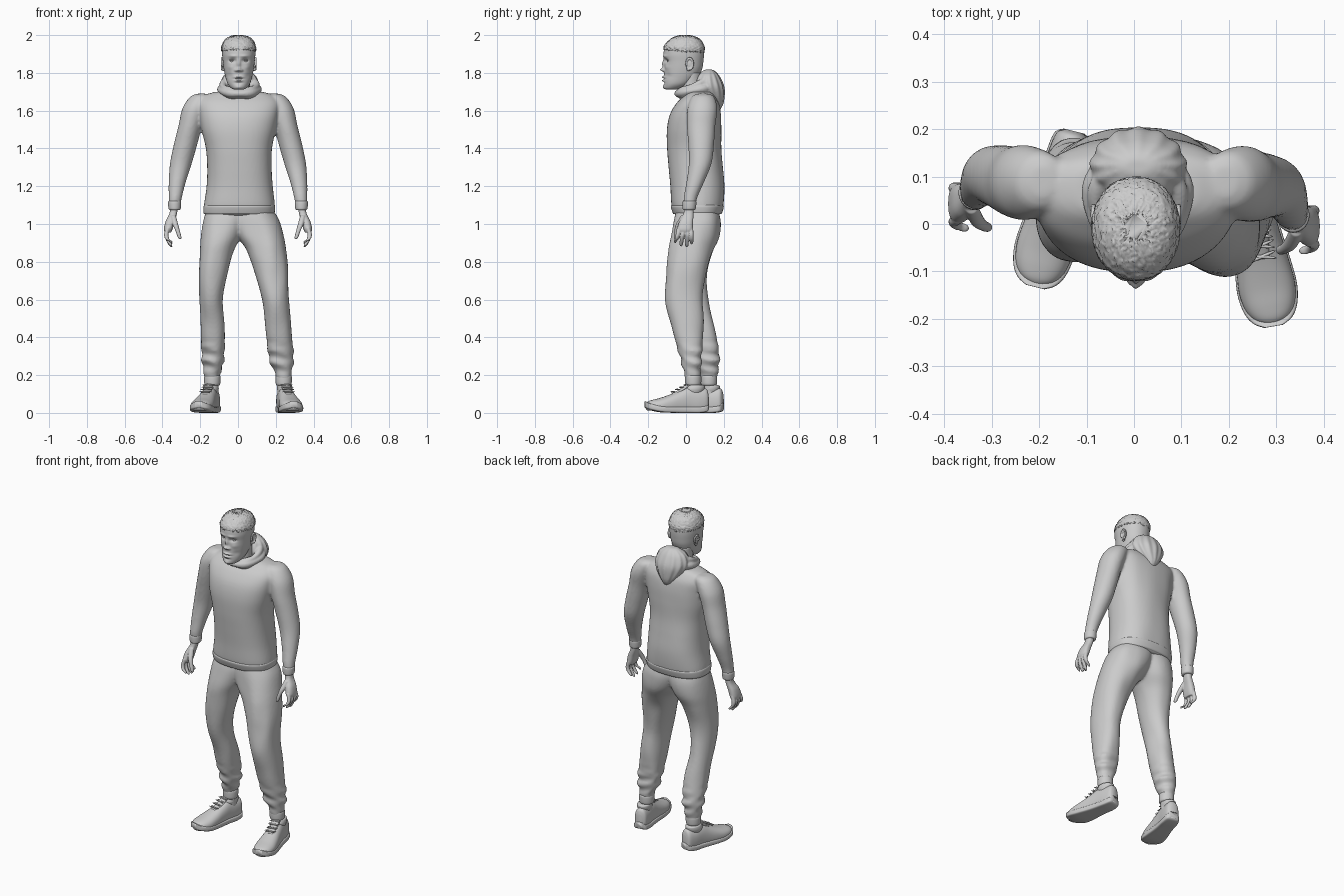
import bpy, bmesh, math, random
from mathutils import Vector, Matrix, noise

random.seed(4)


def loft(bm, rings, axis='z', n=40, p=2.0, steps=6, shape=None, ripple=(0, 0)):
    """Smooth skin through rings (t, a0, a1, b0, b1): station and section extents."""
    pts = [rings[0]] + list(rings) + [rings[-1]]
    rows = []
    for i in range(1, len(pts) - 2):
        for s in range(steps + (i == len(pts) - 3)):
            u = s / steps
            rows.append([0.5 * (2 * b + (c - a) * u + (2 * a - 5 * b + 4 * c - d) * u * u
                         + (3 * b - a - 3 * c + d) * u ** 3)
                         for a, b, c, d in zip(*pts[i - 1:i + 3])])
    loops = []
    for t, a0, a1, b0, b1 in rows:
        loop = []
        for k in range(n):
            w = 2 * math.pi * k / n
            c, s = math.cos(w), math.sin(w)
            r = 1 + ripple[0] * math.sin(ripple[1] * w)
            a = (a0 + a1) / 2 + r * (a1 - a0) / 2 * math.copysign(abs(c) ** (2 / p), c)
            b = (b0 + b1) / 2 + r * (b1 - b0) / 2 * math.copysign(abs(s) ** (2 / p), s)
            v = Vector((a, b, t)) if axis == 'z' else Vector((a, t, b))
            loop.append(bm.verts.new(shape(v) if shape else v))
        loops.append(loop)
    for l0, l1 in zip(loops, loops[1:]):
        for k in range(n):
            bm.faces.new((l0[k], l0[k - 1], l1[k - 1], l1[k]))
    bm.faces.new(loops[0])
    bm.faces.new(loops[-1])


def roll(bm, cx, cy, rx, ry, z, tilt, r, n=48, m=12):
    """Closed tilted fabric roll around the neck."""
    grid = []
    for i in range(n):
        w = 2 * math.pi * i / n
        d = Vector((math.cos(w), math.sin(w), 0))
        c = Vector((cx + rx * d.x, cy + ry * d.y, z + tilt * d.y))
        rr = r * (1 + 0.15 * math.sin(5 * w))
        grid.append([bm.verts.new(c + d * rr * math.cos(q) + Vector((0, 0, rr * math.sin(q))))
                     for q in (2 * math.pi * j / m for j in range(m))])
    for i in range(n):
        for j in range(m):
            bm.faces.new((grid[i - 1][j - 1], grid[i][j - 1], grid[i][j], grid[i - 1][j]))


def finish(name, bm, voxel=0, smooth=0, mat=None):
    bmesh.ops.recalc_face_normals(bm, faces=bm.faces)
    for f in bm.faces:
        f.smooth = True
    me = bpy.data.meshes.new(name)
    bm.to_mesh(me)
    bm.free()
    ob = bpy.data.objects.new(name, me)
    bpy.context.collection.objects.link(ob)
    if mat:
        ob.matrix_world = mat
    if voxel:
        m = ob.modifiers.new("fuse", 'REMESH')
        m.mode, m.voxel_size, m.use_smooth_shade = 'VOXEL', voxel, True
    if smooth:
        m = ob.modifiers.new("soften", 'SMOOTH')
        m.factor, m.iterations = 0.5, smooth
    return ob


def ball(bm, loc, size, rot=0):
    mat = Matrix.Translation(loc) @ Matrix.Rotation(rot, 4, 'X') @ Matrix.Diagonal((*size, 1))
    bmesh.ops.create_uvsphere(bm, u_segments=20, v_segments=12, radius=1, matrix=mat)


# Sweater: torso and both sleeves fused
def drape(v):
    w = noise.noise(Vector((v.x * 9, v.y * 9, v.z * 4)))
    return v + Vector((0, 0.006 * w if v.y > 0.1 else 0, 0))

bm = bmesh.new()
loft(bm, [(1.045, -.165, .175, -.05, .17), (1.06, -.178, .19, -.065, .187), (1.1, -.18, .195, -.077, .197),
          (1.2, -.166, .184, -.083, .202), (1.3, -.163, .178, -.092, .196), (1.4, -.17, .18, -.1, .187),
          (1.5, -.193, .2, -.101, .186), (1.58, -.205, .215, -.085, .184), (1.64, -.21, .22, -.05, .175),
          (1.68, -.18, .19, -.01, .155), (1.7, -.12, .13, .01, .14)], n=64, p=2.4, shape=drape)
for side, swing in ((1, .0), (-1, .09)):
    def sleeve(v):
        return Vector((v.x * side, v.y + swing * max(0, 1.62 - v.z), v.z))
    loft(bm, [(1.69, .17, .215, .06, .12), (1.672, .14, .255, .03, .15), (1.61, .16, .295, .008, .165),
              (1.52, .19, .315, .005, .155), (1.42, .216, .34, .012, .148), (1.32, .245, .36, .015, .135),
              (1.22, .277, .367, .002, .095), (1.14, .297, .367, -.012, .06), (1.09, .307, .367, -.012, .05)],
         shape=sleeve)
finish("sweater", bm, .008, 4)

# Sweater hem band
bm = bmesh.new()
loft(bm, [(1.052, -.178, .189, -.066, .187), (1.06, -.183, .194, -.071, .192),
          (1.09, -.183, .197, -.08, .2), (1.1, -.178, .193, -.075, .196)], n=64, p=2.4)
finish("hem_band", bm)

# Hood: pleated pouch behind the neck and fabric rolls in front
bm = bmesh.new()
loft(bm, [(1.59, .005, .025, .15, .17), (1.63, -.03, .05, .12, .195), (1.68, -.07, .09, .07, .203),
          (1.73, -.092, .11, .04, .2), (1.78, -.078, .095, .055, .178), (1.808, -.045, .062, .085, .155),
          (1.818, -.02, .035, .105, .135)], n=96, ripple=(.035, 13))
roll(bm, .008, .05, .088, .085, 1.735, .035, .018)
roll(bm, .008, .055, .098, .1, 1.71, .02, .02)
roll(bm, .01, .06, .085, .09, 1.695, .012, .022)
finish("hood", bm, .005, 3)

# Trousers: two legs meeting at the hips, creased above the ankle
def creases(v):
    k = max(0, 1 - abs(v.z - .28) / .12)
    j = .007 * k * math.sin(95 * v.z + 25 * v.x + 18 * v.y)
    g = .012 * noise.noise(Vector((v.x * 10, v.y * 10, v.z * 5)))
    return v + Vector((j + g * .4, j + g, 0))

bm = bmesh.new()
loft(bm, [(.15, -.172, -.1, .087, .157), (.2, -.178, -.097, .08, .162), (.24, -.187, -.083, .065, .167),
          (.31, -.195, -.072, .045, .168), (.45, -.198, -.07, -.005, .15), (.6, -.203, -.08, -.05, .115),
          (.75, -.205, -.052, -.075, .118), (.86, -.202, -.022, -.075, .143), (.94, -.195, .02, -.07, .172),
          (1.02, -.182, .05, -.06, .182), (1.08, -.165, .05, -.045, .17)], p=2.2, shape=creases)
loft(bm, [(.15, .205, .278, .002, .074), (.2, .2, .282, -.005, .08), (.24, .183, .29, -.012, .085),
          (.31, .16, .294, -.03, .088), (.45, .145, .282, -.075, .087), (.6, .128, .27, -.11, .085),
          (.75, .087, .267, -.104, .108), (.86, .045, .255, -.092, .145), (.94, -.01, .242, -.08, .175),
          (1.02, -.04, .218, -.066, .185), (1.08, -.04, .18, -.05, .172)], p=2.2, shape=creases)
finish("trousers", bm, .008, 3)

# Ankle cuffs, socks and shoes
for label, x, y, ang, ax, ay in (("left", -.128, .19, -14, -.136, .122), ("right", .237, .112, 10, .242, .038)):
    bm = bmesh.new()
    loft(bm, [(.145, ax - .036, ax + .036, ay - .036, ay + .036), (.155, ax - .042, ax + .042, ay - .042, ay + .042),
              (.19, ax - .043, ax + .043, ay - .043, ay + .043), (.2, ax - .038, ax + .038, ay - .038, ay + .038)])
    loft(bm, [(.07, ax - .03, ax + .03, ay - .03, ay + .035), (.16, ax - .034, ax + .034, ay - .034, ay + .034)])
    finish(label + "_cuff_and_sock", bm)
    place = Matrix.Translation((x, y, 0)) @ Matrix.Rotation(math.radians(ang), 4, 'Z')
    # station, half width, sole underside, upper top
    prof = [(.006, .018, .02, .1), (-.006, .035, .008, .128), (-.045, .042, .002, .132), (-.1, .044, .002, .138),
            (-.15, .049, .002, .118), (-.2, .056, .003, .097), (-.25, .06, .006, .08), (-.29, .053, .014, .07),
            (-.315, .038, .022, .062), (-.328, .016, .03, .052)]
    bm = bmesh.new()
    loft(bm, [(t, -w, w, z0 - .012, z1) for t, w, z0, z1 in prof if True], 'y', p=2.3)
    bmesh.ops.bisect_plane(bm, geom=bm.verts[:] + bm.edges[:] + bm.faces[:], plane_co=(0, 0, .012),
                           plane_no=(0, 0, -1), clear_outer=True)
    loft(bm, [(.105, -.036, .036, -.112, -.025), (.125, -.041, .041, -.118, -.014),
              (.142, -.039, .039, -.11, -.012), (.147, -.034, .034, -.104, -.02)])
    finish(label + "_shoe_upper", bm, 0, 0, place)
    bm = bmesh.new()
    loft(bm, [(t * 1.015, -w - .004, w + .004, z0 - .002, z0 + .032) for t, w, z0, _ in prof], 'y', p=5)
    finish(label + "_shoe_sole", bm, 0, 0, place)
    # Tongue and crossed laces
    bm = bmesh.new()
    loft(bm, [(-.19, -.015, .015, .09, .104), (-.15, -.022, .022, .105, .124),
              (-.115, -.024, .024, .125, .15), (-.1, -.02, .02, .138, .158)], 'y', n=20)
    for i in range(4):
        for s in (-1, 1):
            m = (Matrix.Translation((0, -.115 - .023 * i, .148 - .012 * i)) @ Matrix.Rotation(s * .25, 4, 'Z')
                 @ Matrix.Diagonal((.033, .004, .004, 1)))
            bmesh.ops.create_uvsphere(bm, u_segments=12, v_segments=8, radius=1, matrix=m)
    finish(label + "_tongue_and_laces", bm, 0, 0, place)

# Hands and wrist cuffs
for label, side, dy in (("right", 1, 0), ("left", -1, .048)):
    def hand(v):
        return Vector((v.x * side, v.y + dy, v.z))
    bm = bmesh.new()
    loft(bm, [(1.12, .315, .358, -.005, .043), (1.06, .322, .362, -.012, .04), (1.015, .335, .383, -.035, .038),
              (.975, .346, .392, -.046, .036), (.955, .354, .388, -.04, .03)], n=28, p=2.5, shape=hand)
    for y, tip, spread in ((-.037, .9, -.02), (-.014, .882, -.012), (.008, .878, -.004), (.027, .892, .003)):
        path = [(.98, .37, 0, .0115), (.945, .38, .3, .0115), (.92, .374, .65, .0105),
                (tip + .01, .358, .95, .009), (tip, .352, 1, .004)]
        loft(bm, [(z, x - r, x + r, y + spread * k - r, y + spread * k + r) for z, x, k, r in path],
             n=16, shape=hand)
    path = [(1.045, .343, -.012, .014), (1.0, .332, -.038, .015), (.965, .32, -.05, .012),
            (.93, .309, -.055, .01), (.92, .307, -.056, .005)]
    loft(bm, [(z, x - r, x + r, y - r, y + r) for z, x, y, r in path], n=16, shape=hand)
    finish(label + "_hand", bm, .003, 3)
    bm = bmesh.new()
    loft(bm, [(1.075, .308, .362, -.014, .046), (1.083, .303, .368, -.018, .052),
              (1.115, .301, .37, -.018, .055), (1.122, .304, .366, -.013, .052)], shape=hand)
    finish(label + "_wrist_cuff", bm)

# Head with the face pushed out as soft bumps: x, z, depth, x size, z size
CX = .004
BUMPS = [(.034, 1.865, .013, .017, .01), (.03, 1.889, -.005, .022, .007), (0, 1.848, -.012, .009, .022),
         (0, 1.817, -.02, .012, .01), (.015, 1.813, -.009, .008, .007), (.046, 1.83, -.004, .016, .014),
         (0, 1.778, -.011, .021, .0055), (0, 1.769, .005, .024, .002), (0, 1.759, -.011, .018, .0055),
         (0, 1.746, .004, .02, .005), (0, 1.725, -.006, .018, .01), (.05, 1.785, .004, .015, .015)]

def face(v):
    d = 0
    if v.y < -.02:
        for x, z, a, sx, sz in BUMPS:
            d += a * math.exp(-((abs(v.x - CX) - x) / sx) ** 2 - ((v.z - z) / sz) ** 2)
    return v + Vector((0, d, 0))

SKULL = [(1.712, -.02, .028, -.105, -.05), (1.719, -.036, .044, -.115, -.02), (1.742, -.055, .063, -.117, .025),
         (1.78, -.067, .075, -.116, .065), (1.82, -.075, .083, -.115, .085), (1.86, -.08, .088, -.115, .092),
         (1.9, -.084, .092, -.119, .095), (1.94, -.082, .09, -.111, .092), (1.97, -.068, .076, -.085, .073),
         (1.987, -.043, .051, -.055, .044), (1.993, -.018, .026, -.03, .018)]
bm = bmesh.new()
loft(bm, SKULL, n=128, steps=14, p=2.15, shape=face)
loft(bm, [(1.62, -.07, .078, .0, .12), (1.68, -.06, .068, -.025, .1), (1.74, -.056, .064, -.03, .085),
          (1.8, -.058, .066, -.02, .083)])
finish("head_and_neck", bm)

# Eyes with lids
bm = bmesh.new()
for s in (-1, 1):
    ball(bm, (CX + s * .034, -.087, 1.863), (.0145, .0125, .0095))
    ball(bm, (CX + s * .034, -.088, 1.8685), (.017, .0135, .0045))
    ball(bm, (CX + s * .034, -.087, 1.856), (.016, .012, .0035))
finish("eyes", bm)

# Ears: flat shell, rim and lobe
bm = bmesh.new()
for s in (-1, 1):
    x = CX + s * .083
    ball(bm, (x, .018, 1.846), (.007, .019, .028), -.2)
    ball(bm, (x, .013, 1.82), (.007, .01, .011))
    for i in range(13):
        w = math.radians(-75 + 22 * i)
        ball(bm, (x + s * .007, .019 + .018 * math.cos(w), 1.848 + .029 * math.sin(w)), (.006, .006, .007))
finish("ears", bm, .0025, 3)

# Short cropped hair with a rough surface
def stubble(v):
    low = max(0, 1 - (v.z - 1.91) / .06)
    return (v + Vector((0, 0, -.012 * low * (v.y + .1) / .2))
            + Vector([random.uniform(-.0022, .0022) for _ in range(3)]))

bm = bmesh.new()
loft(bm, [(1.915, -.083, .091, -.113, .094), (1.925, -.088, .096, -.118, .098), (1.945, -.086, .094, -.114, .097),
          (1.975, -.07, .078, -.088, .077), (1.992, -.045, .053, -.058, .047), (1.998, -.02, .028, -.032, .02)],
     n=110, steps=8, p=2.1, shape=stubble)
finish("hair", bm)
